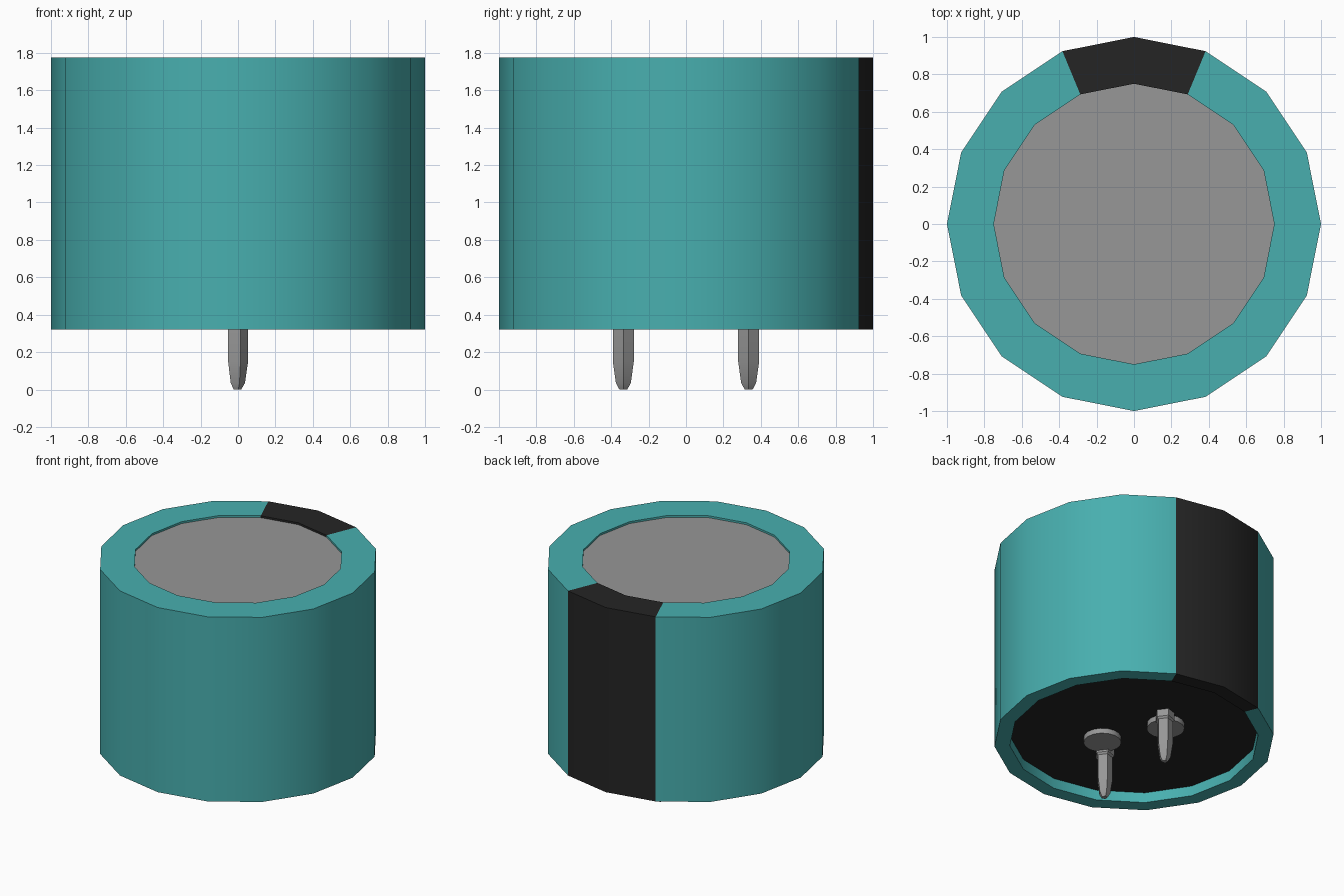
import bpy, bmesh
from math import cos, sin, pi, atan2, radians

cube = bpy.data.objects.get("Cube")
if cube:
    bpy.data.objects.remove(cube, do_unlink=True)


def material(name, color):
    m = bpy.data.materials.new(name)
    m.use_nodes = True
    m.diffuse_color = (*color, 1)
    bsdf = next(n for n in m.node_tree.nodes if n.type == 'BSDF_PRINCIPLED')
    bsdf.inputs["Base Color"].default_value = (*color, 1)
    return m


teal = material("teal sleeve", (0.065, 0.43, 0.43))
black = material("black", (0.018, 0.018, 0.018))
metal = material("grey metal", (0.31, 0.31, 0.31))


def lathe(name, profile, sides, mats, center=(0, 0), caps=True):
    """Turn a (radius, height) profile, listed from bottom to top."""
    bm = bmesh.new()
    rings = []
    for r, z in profile:
        rings.append([bm.verts.new((r * cos(2 * pi * i / sides),
                                    r * sin(2 * pi * i / sides), z))
                      for i in range(sides)])
    for a, b in zip(rings, rings[1:]):
        for i in range(sides):
            j = (i + 1) % sides
            bm.faces.new((a[i], a[j], b[j], b[i]))
    if caps:
        bm.faces.new(rings[0][::-1])
        bm.faces.new(rings[-1])
    mesh = bpy.data.meshes.new(name)
    bm.to_mesh(mesh)
    bm.free()
    for m in mats:
        mesh.materials.append(m)
    ob = bpy.data.objects.new(name, mesh)
    ob.location = (*center, 0)
    bpy.context.collection.objects.link(ob)
    bpy.ops.object.select_all(action='DESELECT')
    ob.select_set(True)
    bpy.context.view_layer.objects.active = ob
    bpy.ops.object.shade_smooth_by_angle(angle=radians(30))
    return ob


SIDES = 16
TOP, BOTTOM = 1.775, 0.32
FLOOR, CAP = 0.40, 1.76

# Sleeve with folded rims; the two back segments form the dark stripe
sleeve = lathe("sleeve", [(0.89, FLOOR), (0.89, BOTTOM), (1, BOTTOM),
                          (1, TOP), (0.75, TOP), (0.75, CAP)],
               SIDES, [teal, black], caps=False)
for face in sleeve.data.polygons:
    if abs(atan2(face.center.y, face.center.x) - pi / 2) < pi / 8:
        face.material_index = 1

# Metal lid and recessed base
lathe("top_cap", [(0.75, CAP - 0.02), (0.75, CAP)], SIDES, [metal])
lathe("base_plate", [(0.89, FLOOR), (0.89, FLOOR + 0.03)], SIDES, [black])

# Contact discs and pointed pins, one of each at front and back
for side, label in ((-1, "front"), (1, "back")):
    lathe(label + "_contact_disc", [(0.135, 0.36), (0.135, FLOOR + 0.01)],
          SIDES, [metal], (-0.11 * side, 0.22 * side))
    lathe(label + "_pin", [(0.022, 0), (0.042, 0.035), (0.059, 0.15),
                           (0.059, 0.33), (0.072, 0.345), (0.072, FLOOR + 0.01)],
          5, [metal], (-0.005, 0.335 * side))
